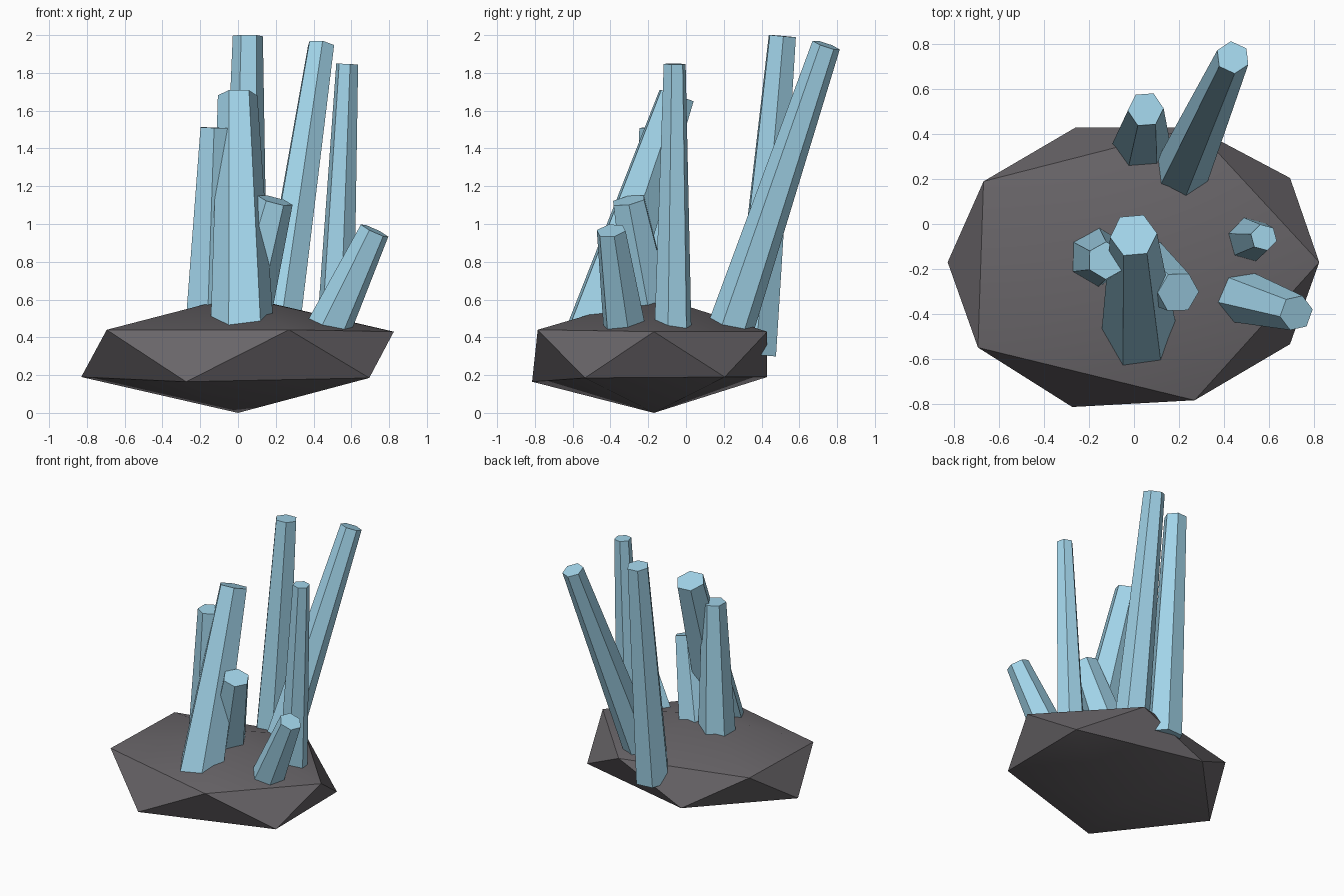
import bpy, bmesh, math
from mathutils import Vector

if "Cube" in bpy.data.objects:
    bpy.data.objects.remove(bpy.data.objects["Cube"])


def material(name, color):
    m = bpy.data.materials.new(name)
    m.diffuse_color = (*color, 1)
    m.use_nodes = True
    m.node_tree.nodes["Principled BSDF"].inputs["Base Color"].default_value = m.diffuse_color
    return m


def add_object(name, bm, mat):
    bmesh.ops.recalc_face_normals(bm, faces=bm.faces[:])
    me = bpy.data.meshes.new(name)
    bm.to_mesh(me)
    bm.free()
    me.materials.append(mat)
    ob = bpy.data.objects.new(name, me)
    bpy.context.collection.objects.link(ob)
    return ob


def crystal(name, base, top, radius, tip_radius, roll, mat):
    """Tapered hexagonal prism along the line base -> top."""
    base, top = Vector(base), Vector(top)
    turn = Vector((0, 0, 1)).rotation_difference(top - base)
    bm = bmesh.new()
    rings = []
    for centre, r in ((base, radius), (top, tip_radius)):
        angles = [math.radians(roll + 60 * i) for i in range(6)]
        rings.append([bm.verts.new(centre + turn @ Vector((r * math.cos(a), r * math.sin(a), 0)))
                      for a in angles])
    low, high = rings
    bm.faces.new(low[::-1])
    bm.faces.new(high)
    for i in range(6):
        j = (i + 1) % 6
        bm.faces.new((low[i], low[j], high[j], high[i]))
    return add_object(name, bm, mat)


rock_mat = material("dark_stone", (0.14, 0.13, 0.14))
ice_mat = material("pale_blue", (0.36, 0.66, 0.82))

# Rock: flattened, slightly irregular icosahedron
rock_points = [
    (0, -0.17, 0), (0, -0.17, 0.62),
    (-0.83, -0.17, 0.19), (-0.275, -0.815, 0.165), (0.695, -0.535, 0.185),
    (0.695, 0.205, 0.19), (-0.26, 0.43, 0.19),
    (0.27, -0.785, 0.44), (-0.695, -0.55, 0.44), (-0.67, 0.19, 0.44),
    (0.27, 0.43, 0.43), (0.825, -0.17, 0.43),
]
bm = bmesh.new()
for p in rock_points:
    bm.verts.new(p)
bmesh.ops.convex_hull(bm, input=bm.verts[:])
rock = add_object("rock_base", bm, rock_mat)
bpy.context.view_layer.objects.active = rock
rock.select_set(True)
bpy.ops.object.shade_smooth_by_angle(angle=math.radians(30))

# Crystals: base centre, top centre, base radius, tip radius, roll
crystals = {
    "back_crystal": ((0.03, 0.36, 0.31), (0.052, 0.51, 1.995), 0.13, 0.08, 4),
    "leaning_back_crystal": ((0.195, 0.19, 0.31), (0.44, 0.742, 1.947), 0.127, 0.076, 35),
    "right_crystal": ((0.51, -0.07, 0.31), (0.578, -0.06, 1.847), 0.105, 0.06, 45),
    "front_crystal": ((0.025, -0.52, 0.31), (-0.002, -0.05, 1.68), 0.175, 0.105, 5),
    "left_crystal": ((-0.165, -0.145, 0.31), (-0.125, -0.163, 1.51), 0.142, 0.084, 29),
    "short_middle_crystal": ((-0.02, -0.15, 0.31), (0.197, -0.304, 1.125), 0.155, 0.095, 0),
    "short_right_crystal": ((0.415, -0.305, 0.31), (0.723, -0.396, 0.965), 0.13, 0.081, 10),
}
for name, spec in crystals.items():
    crystal(name, *spec, ice_mat)
